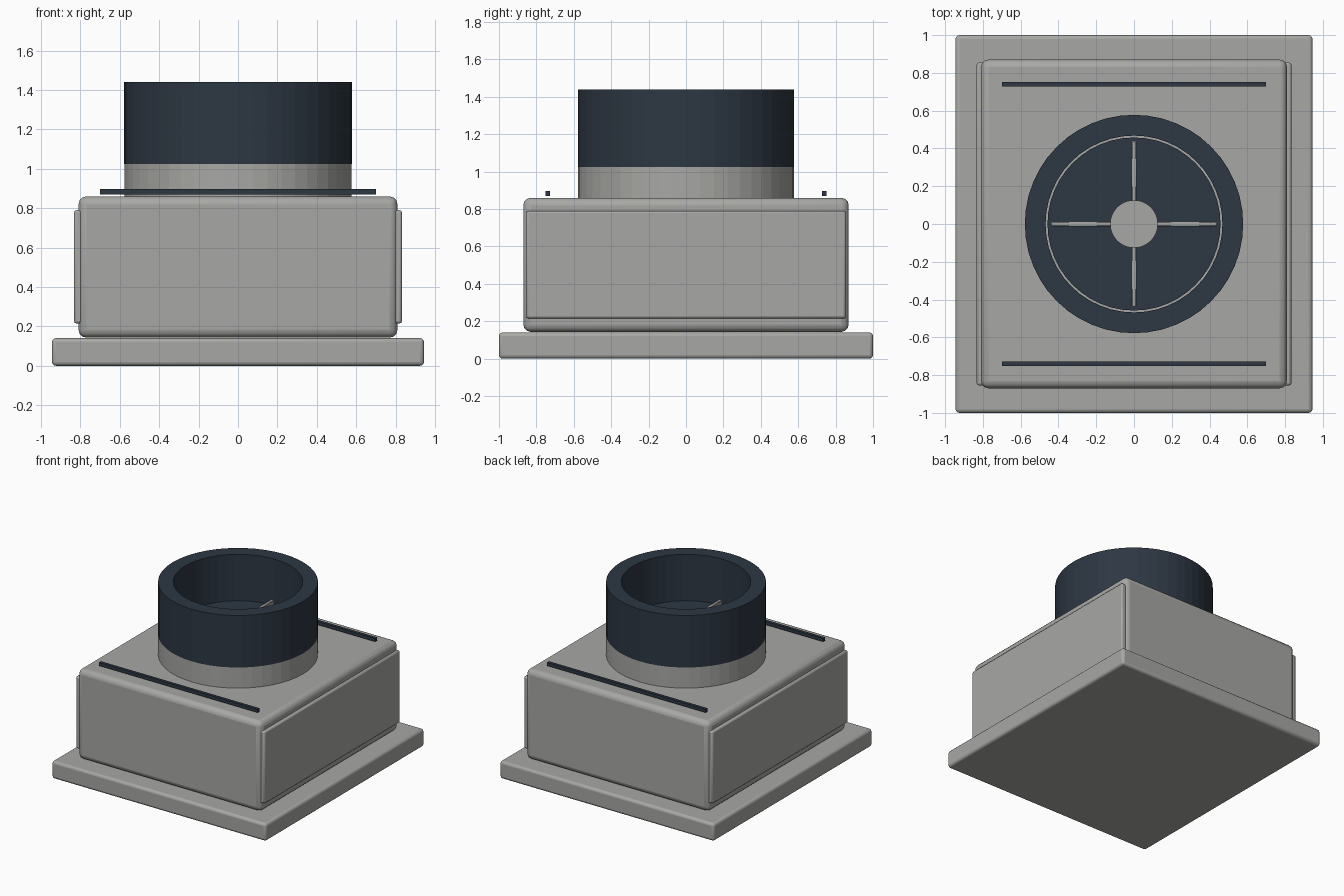
import bpy, bmesh, math

cube = bpy.data.objects.get("Cube")
if cube:
    bpy.data.objects.remove(cube, do_unlink=True)


def material(name, color):
    m = bpy.data.materials.new(name)
    m.use_nodes = True
    m.diffuse_color = color
    m.node_tree.nodes["Principled BSDF"].inputs["Base Color"].default_value = color
    return m


GREY = material("warm_grey", (0.39, 0.395, 0.375, 1))
DARK = material("dark_slate", (0.026, 0.038, 0.055, 1))
SIDES = 48


def add_object(name, bm, mat):
    mesh = bpy.data.meshes.new(name)
    bmesh.ops.recalc_face_normals(bm, faces=bm.faces)
    bm.to_mesh(mesh)
    bm.free()
    mesh.materials.append(mat)
    obj = bpy.data.objects.new(name, mesh)
    bpy.context.collection.objects.link(obj)
    return obj


def box(name, low, high, mat, bevel=0, segments=3):
    bm = bmesh.new()
    bmesh.ops.create_cube(bm, size=1)
    for v in bm.verts:
        v.co = [h if c > 0 else l for c, l, h in zip(v.co, low, high)]
    obj = add_object(name, bm, mat)
    if bevel:
        mod = obj.modifiers.new("rounded_edges", "BEVEL")
        mod.width = bevel
        mod.segments = segments
    return obj


def lathe(name, profile, mat, closed=False):
    """Spin (radius, z) points round the z axis."""
    bm = bmesh.new()
    verts = [bm.verts.new((r, 0, z)) for r, z in profile]
    pairs = list(zip(verts, verts[1:]))
    if closed:
        pairs.append((verts[-1], verts[0]))
    edges = [bm.edges.new(p) for p in pairs]
    bmesh.ops.spin(bm, geom=verts + edges, cent=(0, 0, 0), axis=(0, 0, 1),
                   angle=math.tau, steps=SIDES, use_merge=True)
    bmesh.ops.remove_doubles(bm, verts=bm.verts, dist=0.0001)
    return add_object(name, bm, mat)


def disc(name, radius, z0, z1, mat):
    return lathe(name, [(0, z0), (radius, z0), (radius, z1), (0, z1)], mat)


# Base plate and main housing
box("base_plate", (-0.945, -1, 0), (0.945, 1, 0.14), GREY, 0.02)
box("housing", (-0.81, -0.87, 0.143), (0.81, 0.87, 0.86), GREY, 0.04)

# Raised side panels
for side, s in (("left", 1), ("right", -1)):
    x0, x1 = sorted((s * 0.79, s * 0.833))
    box(side + "_side_panel", (x0, -0.855, 0.215), (x1, 0.855, 0.79), GREY, 0.012, 2)

# Slim trim rods above the housing
for end, s in (("front", -1), ("back", 1)):
    y = s * 0.74
    box(end + "_trim_rod", (-0.7, y - 0.012, 0.87), (0.7, y + 0.012, 0.897), DARK)

# Round collar and open tube
disc("collar", 0.577, 0.85, 1.027, GREY)
lathe("outlet_tube", [(0.578, 1.025), (0.578, 1.44), (0.468, 1.44), (0.468, 1.025)],
      DARK, closed=True)

# Inner plate with hub and four spokes
disc("inner_plate", 0.458, 1.02, 1.075, DARK)
disc("hub", 0.126, 1.07, 1.15, GREY)
for i in range(4):
    spoke = box("spoke_%d" % (i + 1), (0.1, -0.014, 1.07), (0.44, 0.014, 1.13), GREY, 0.005, 1)
    spoke.rotation_euler.z = i * math.pi / 2

# Soft shading on the rounded boxes
bpy.ops.object.select_all(action="DESELECT")
for obj in bpy.context.collection.objects:
    if obj.type == "MESH" and obj.modifiers:
        obj.select_set(True)
        bpy.context.view_layer.objects.active = obj
bpy.ops.object.shade_smooth_by_angle(angle=math.radians(35))
